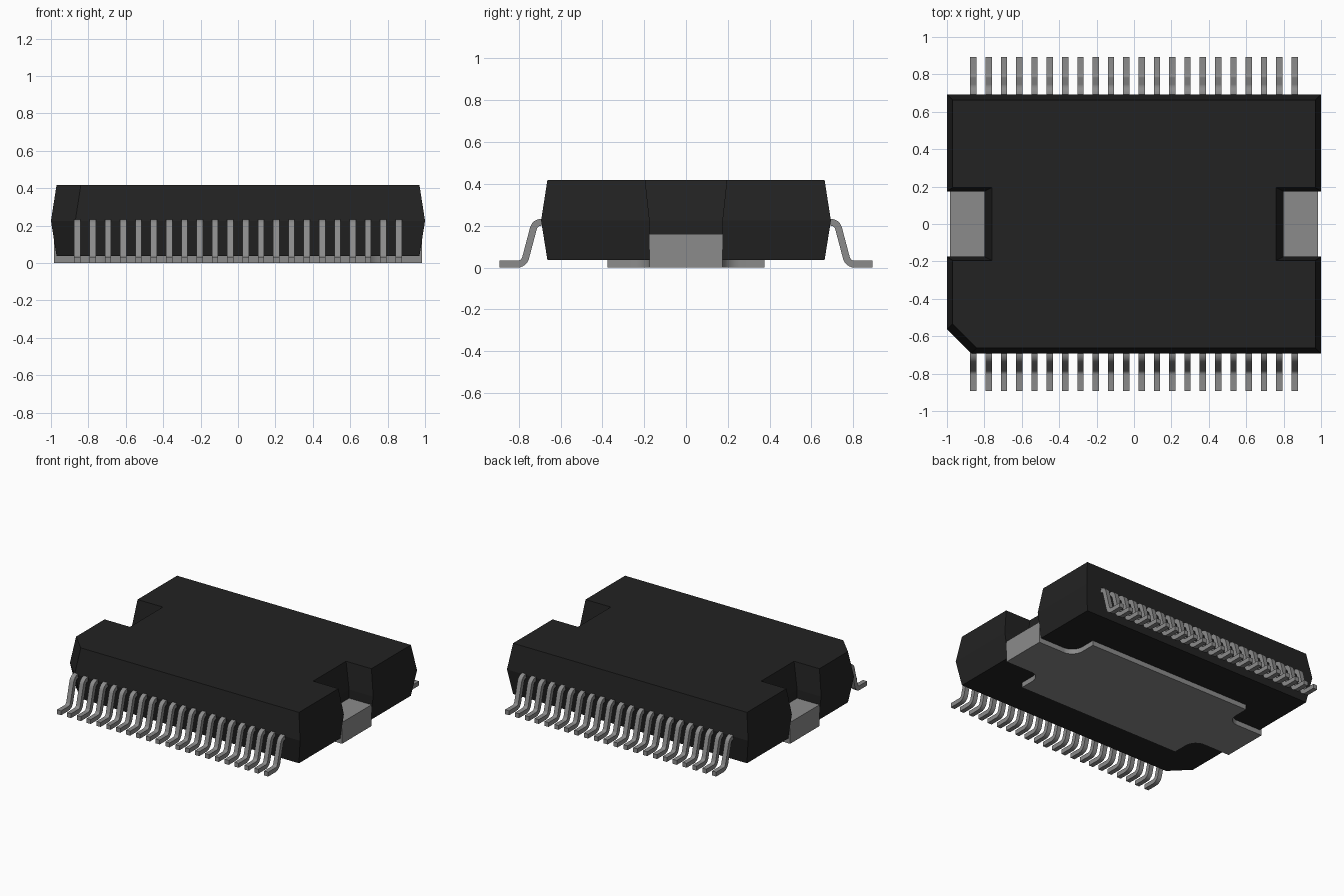
import bpy, bmesh, math
from mathutils import Vector

cube = bpy.data.objects.get("Cube")
if cube:
    bpy.data.objects.remove(cube, do_unlink=True)


def material(name, v, rough):
    m = bpy.data.materials.new(name)
    m.use_nodes = True
    m.diffuse_color = (v, v, v, 1)
    b = m.node_tree.nodes["Principled BSDF"]
    b.inputs["Base Color"].default_value = (v, v, v, 1)
    b.inputs["Roughness"].default_value = rough
    return m


BLACK = material("black_plastic", 0.0165, 0.6)
GREY = material("grey_metal", 0.26, 0.5)


def loft(name, rings, mat):
    """Skin a stack of matching closed rings and cap both ends."""
    bm = bmesh.new()
    rows = [[bm.verts.new(p) for p in ring] for ring in rings]
    n = len(rows[0])
    for a, b in zip(rows, rows[1:]):
        for i in range(n):
            j = (i + 1) % n
            bm.faces.new((a[i], a[j], b[j], b[i]))
    bm.faces.new(rows[0][::-1])
    bm.faces.new(rows[-1])
    bmesh.ops.recalc_face_normals(bm, faces=bm.faces)
    me = bpy.data.meshes.new(name)
    bm.to_mesh(me)
    bm.free()
    me.materials.append(mat)
    ob = bpy.data.objects.new(name, me)
    bpy.context.collection.objects.link(ob)
    return ob


def smooth(ob):
    bpy.ops.object.select_all(action='DESELECT')
    ob.select_set(True)
    bpy.context.view_layer.objects.active = ob
    bpy.ops.object.shade_smooth_by_angle(angle=math.radians(35))


# Plastic body: drafted outline with side notches and one chamfered corner
def body_ring(z, x, y, notch_x, notch_y):
    c = 0.13
    return [(px, py, z) for px, py in (
        (-x + c, -y), (x, -y), (x, -notch_y), (notch_x, -notch_y),
        (notch_x, notch_y), (x, notch_y), (x, y), (-x, y),
        (-x, notch_y), (-notch_x, notch_y), (-notch_x, -notch_y),
        (-x, -notch_y), (-x, -y + c))]


loft("body", [body_ring(0.037, 0.97, 0.663, 0.80, 0.174),
              body_ring(0.225, 1.0, 0.693, 0.80, 0.174),
              body_ring(0.418, 0.97, 0.663, 0.76, 0.195)], BLACK)

# Heat slug bar that fills the lower part of both notches
bar = [(-0.985, -0.174), (0.985, -0.174), (0.985, 0.174), (-0.985, 0.174)]
loft("heat_slug_bar", [[(x, y, z) for x, y in bar] for z in (0.0, 0.16)], GREY)

# Wide pad under the body, with concave fillets where it meets the bar
R, PX, PY, BY = 0.09, 0.68, 0.375, 0.173
quarter = [(PX, PY)] + [
    (PX + R - R * math.cos(t), BY + R - R * math.sin(t))
    for t in (math.radians(15 * i) for i in range(7))]
right = [(x, -y) for x, y in quarter] + quarter[::-1]
outline = right + [(-x, -y) for x, y in right]
smooth(loft("heat_slug_pad",
            [[(x, y, z) for x, y in outline] for z in (0.0, 0.04)], GREY))


# Gull-wing pin: rounded centreline in the side plane, thickened, then extruded
def rounded(points, radius, steps=6):
    """Return (point, direction) pairs along a path with arcs at its bends."""
    p = [Vector(q) for q in points]
    out = [(p[0], (p[1] - p[0]).normalized())]
    for a, b, c in zip(p, p[1:], p[2:]):
        d0, d1 = (b - a).normalized(), (c - b).normalized()
        turn = math.atan2(d0.x * d1.y - d0.y * d1.x, d0.dot(d1))
        side = math.copysign(1, turn)
        start = b - d0 * radius * math.tan(abs(turn) / 2)
        centre = start + Vector((-d0.y, d0.x)) * radius * side
        base = math.atan2(d0.y, d0.x)
        for i in range(steps + 1):
            t = base + turn * i / steps
            d = Vector((math.cos(t), math.sin(t)))
            out.append((centre - Vector((-d.y, d.x)) * radius * side, d))
    out.append((p[-1], (p[-1] - p[-2]).normalized()))
    return out


HALF, WIDTH, COUNT, PITCH = 0.0165, 0.034, 22, 0.0818
path = rounded([(0.64, 0.217), (0.722, 0.217), (0.775, HALF), (0.893, HALF)], 0.04)
edge = [[q + Vector((-d.y, d.x)) * s * HALF for q, d in path] for s in (1, -1)]
section = edge[0] + edge[1][::-1]
pin = loft("back_pin_1", [[(x, q.x, q.y) for q in section]
                          for x in (-WIDTH / 2, WIDTH / 2)], GREY)
smooth(pin)

# Rows of pins along the back and front
for side, turn in (("back", 0.0), ("front", math.pi)):
    for i in range(COUNT):
        if side == "back" and i == 0:
            ob = pin
        else:
            ob = bpy.data.objects.new(f"{side}_pin_{i + 1}", pin.data)
            bpy.context.collection.objects.link(ob)
        ob.location.x = (i - (COUNT - 1) / 2) * PITCH
        ob.rotation_euler.z = turn
